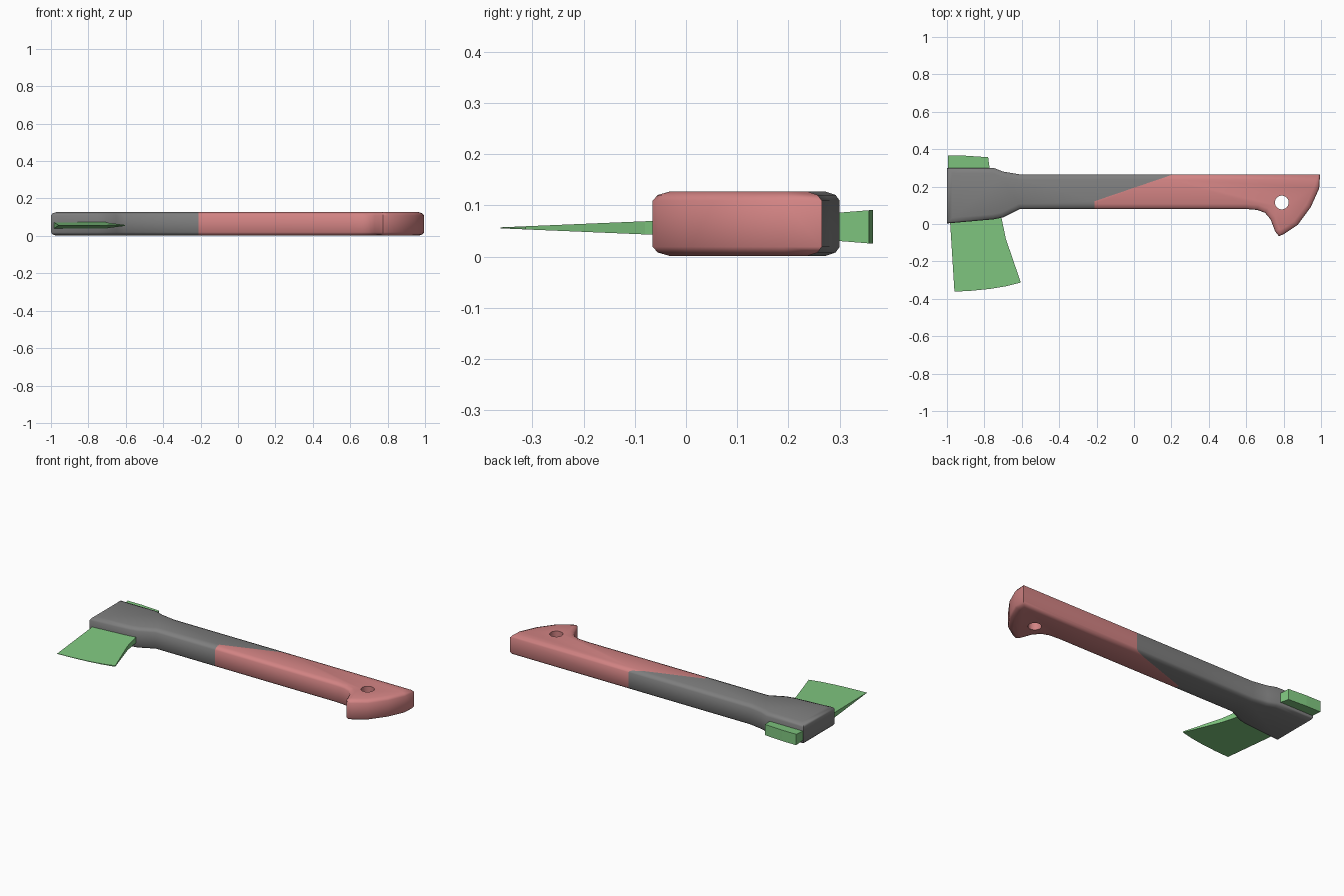
import bpy, bmesh, math
from mathutils import Vector

cube = bpy.data.objects.get("Cube")
if cube:
    bpy.data.objects.remove(cube, do_unlink=True)


def material(name, rgb):
    m = bpy.data.materials.new(name)
    m.use_nodes = True
    m.diffuse_color = (*rgb, 1)
    m.node_tree.nodes["Principled BSDF"].inputs["Base Color"].default_value = (*rgb, 1)
    return m


RED = material("grip red", (0.65, 0.23, 0.23))
GREY = material("shaft grey", (0.21, 0.21, 0.21))
GREEN = material("steel green", (0.22, 0.58, 0.22))


def finish(bm, name, mats):
    bmesh.ops.recalc_face_normals(bm, faces=bm.faces[:])
    me = bpy.data.meshes.new(name)
    bm.to_mesh(me)
    bm.free()
    for m in mats:
        me.materials.append(m)
    ob = bpy.data.objects.new(name, me)
    bpy.context.collection.objects.link(ob)
    return ob


def loft(bm, rings):
    """Skin a stack of equal-length rings and cap both ends."""
    rows = [[bm.verts.new(p) for p in ring] for ring in rings]
    n = len(rows[0])
    for a, b in zip(rows, rows[1:]):
        for i in range(n):
            j = (i + 1) % n
            bm.faces.new((a[i], a[j], b[j], b[i]))
    bm.faces.new(rows[0])
    bm.faces.new(rows[-1])


def inset(pts, d):
    """Offset a clockwise outline inward with mitred corners."""
    out = []
    for i, p in enumerate(pts):
        u = (p - pts[i - 1]).normalized()
        v = (pts[(i + 1) % len(pts)] - p).normalized()
        a, b = Vector((u.y, -u.x)), Vector((v.y, -v.x))
        out.append(p + (a + b) * (d / (1 + a.dot(b))))
    return out


# Handle: one outline with rounded rims, clockwise from the head end
outline = [Vector(p) for p in (
    (-1, 0.30), (-0.75, 0.30), (-0.70, 0.28), (-0.61, 0.265), (0.995, 0.265),
    (0.99, 0.19), (0.945, 0.09), (0.875, -0.005), (0.80, -0.055),
    (0.775, -0.065), (0.755, -0.04), (0.73, 0.025), (0.70, 0.06),
    (0.66, 0.075), (0.60, 0.08), (-0.61, 0.08), (-0.65, 0.06),
    (-0.70, 0.035), (-0.75, 0.025), (-1, 0.003))]
BOTTOM, TOP = 0.001, 0.127
rim = [(0.028, 0), (0.008, 0.007), (0, 0.018)]
levels = [(d, BOTTOM + h) for d, h in rim] + [(d, TOP - h) for d, h in reversed(rim)]
bm = bmesh.new()
loft(bm, [[(p.x, p.y, z) for p in inset(outline, d)] for d, z in levels])

# Slanted colour joint between shaft and grip
low, high = Vector((-0.21, 0.122, 0)), Vector((0.2, 0.262, 0))
slope = high - low
side = Vector((-slope.y, slope.x, 0))


def cut(faces, co, normal):
    geom = set(faces)
    for f in faces:
        geom.update(f.edges)
        geom.update(f.verts)
    bmesh.ops.bisect_plane(bm, geom=list(geom), plane_co=co, plane_no=normal)


cut(bm.faces[:], low, (1, 0, 0))
cut(bm.faces[:], high, (1, 0, 0))
cut([f for f in bm.faces if low.x < f.calc_center_median().x < high.x], low, side)
for f in bm.faces:
    c = f.calc_center_median()
    middle = low.x < c.x < high.x
    f.material_index = int(c.x < low.x or (middle and (c - low).dot(side) > 0))
handle = finish(bm, "handle", [RED, GREY])

# Lanyard hole
bm = bmesh.new()
circle = [(0.79 + 0.037 * math.cos(a), 0.115 + 0.037 * math.sin(a))
          for a in (math.tau * i / 24 for i in range(24))]
loft(bm, [[(x, y, z) for x, y in circle] for z in (-0.1, 0.3)])
cutter = finish(bm, "hole_cutter", [RED])
cutter.hide_render = True
mod = handle.modifiers.new("hole", 'BOOLEAN')
mod.operation = 'DIFFERENCE'
mod.solver = 'EXACT'
mod.object = cutter
bpy.ops.object.select_all(action='DESELECT')
handle.select_set(True)
bpy.context.view_layer.objects.active = handle
bpy.ops.object.modifier_apply(modifier=mod.name)
bpy.data.objects.remove(cutter, do_unlink=True)
bpy.ops.object.shade_smooth_by_angle(angle=math.radians(40))


# Steel parts: flat plates whose thickness varies with y
def plate(name, pts, mid, half):
    bm = bmesh.new()
    loft(bm, [[(x, y, mid + s * half(y)) for x, y in pts] for s in (-1, 1)])
    bmesh.ops.triangulate(bm, faces=[f for f in bm.faces if len(f.verts) > 4])
    return finish(bm, name, [GREEN])


plate("blade", [(-0.985, 0.04), (-0.71, 0.04), (-0.685, -0.08), (-0.605, -0.313),
                (-0.68, -0.332), (-0.77, -0.347), (-0.87, -0.357), (-0.96, -0.362)],
      0.056, lambda y: 0.001 + 0.042 * (y + 0.362))
plate("poll", [(-0.995, 0.27), (-0.995, 0.365), (-0.90, 0.365),
               (-0.78, 0.357), (-0.768, 0.27)],
      0.058, lambda y: 0.027 + 0.08 * (y - 0.29))
